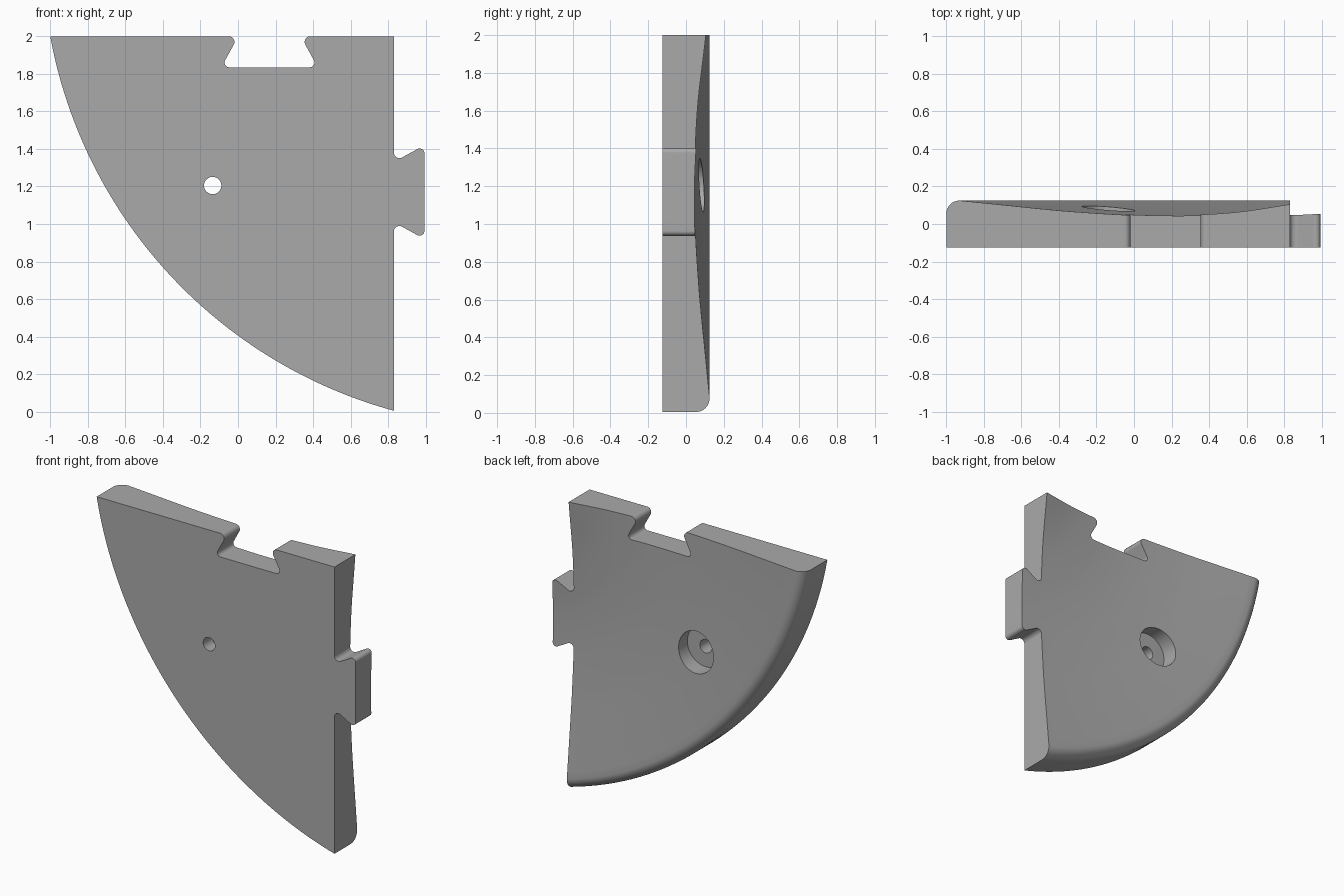
import bpy, bmesh, math
from mathutils import Vector

if "Cube" in bpy.data.objects:
    bpy.data.objects.remove(bpy.data.objects["Cube"])

FRONT, BACK = -0.125, 0.125
CX, CZ, RADIUS, ROUND = 1.501, 2.458, 2.543, 0.07   # centre of the curved rim
EDGE, TOP = 0.83, 2.0                               # straight sides

grey = bpy.data.materials.new("plain grey")
grey.use_nodes = True
grey.diffuse_color = (0.4, 0.4, 0.4, 1)
grey.node_tree.nodes["Principled BSDF"].inputs["Base Color"].default_value = (0.4, 0.4, 0.4, 1)


def skin(name, sections, material):
    """Closed solid through matching cross-sections."""
    bm = bmesh.new()
    rings = [[bm.verts.new(p) for p in section] for section in sections]
    for one, two in zip(rings, rings[1:]):
        for k in range(len(one)):
            j = (k + 1) % len(one)
            bm.faces.new((one[k], one[j], two[j], two[k]))
    bm.faces.new(rings[0])
    bm.faces.new(rings[-1])
    bmesh.ops.recalc_face_normals(bm, faces=bm.faces)
    mesh = bpy.data.meshes.new(name)
    bm.to_mesh(mesh)
    bm.free()
    mesh.materials.append(material)
    obj = bpy.data.objects.new(name, mesh)
    bpy.context.scene.collection.objects.link(obj)
    return obj


def prism(name, outline, y0, y1):
    return skin(name, [[(x, y, z) for x, z in outline] for y in (y0, y1)], grey)


def disc(name, x, z, radius, y0, y1, sides=64):
    angles = [math.tau * i / sides for i in range(sides)]
    return prism(name, [(x + radius * math.cos(a), z + radius * math.sin(a)) for a in angles], y0, y1)


def fillet(before, corner, after, radius, steps=8):
    """Points of a round that replaces a corner."""
    p = Vector(corner)
    a, b = (Vector(before) - p).normalized(), (Vector(after) - p).normalized()
    half = a.angle(b) / 2
    centre = p + (a + b).normalized() * radius / math.sin(half)
    start = p + a * radius / math.tan(half) - centre
    end = p + b * radius / math.tan(half) - centre
    return [centre + start.lerp(end, i / steps).normalized() * radius for i in range(steps + 1)]


def dovetail(neck, tip, depth):
    """Rounded key as (distance out, distance along) pairs."""
    half = (fillet((0, tip + 1), (0, neck), (depth, tip), 0.03)
            + fillet((0, neck), (depth, tip), (depth, 0), 0.025))
    return [(d, w) for d, w in half] + [(d, -w) for d, w in reversed(half)]


def smooth_curve(points, steps=5):
    """Catmull-Rom curve through the points."""
    pts = [Vector(p) for p in points]
    pts = [2 * pts[0] - pts[1]] + pts + [2 * pts[-1] - pts[-2]]
    out = []
    for a, b, c, d in zip(pts, pts[1:], pts[2:], pts[3:]):
        for i in range(steps):
            t = i / steps
            out.append((2 * b + (c - a) * t + (2 * a - 5 * b + 4 * c - d) * t * t
                        + (3 * b - a - 3 * c + d) * t ** 3) / 2)
    return out + [pts[-2]]


def boolean(obj, tool, operation):
    mod = obj.modifiers.new(operation.lower(), "BOOLEAN")
    mod.operation, mod.object, mod.solver = operation, tool, "EXACT"
    bpy.context.view_layer.objects.active = obj
    bpy.ops.object.modifier_apply(modifier=mod.name)
    bpy.data.objects.remove(tool)


# Swept body: dished back, rounded rim, flat front
dish = [(0.6, 0.15), (0.813, 0.105), (1.05, 0.064), (1.29, 0.047), (1.45, 0.044),
        (1.65, 0.05), (1.9, 0.067), (2.06, 0.082), (2.25, 0.102), (RADIUS - ROUND, BACK)]
profile = [tuple(p) for p in smooth_curve(dish)]
for i in range(1, 9):
    a = math.pi / 2 * (1 - i / 8)
    profile.append((RADIUS + ROUND * (math.cos(a) - 1), BACK + ROUND * (math.sin(a) - 1)))
profile += [(RADIUS, FRONT), (0.6, FRONT)]

SEGMENTS, START, SWEEP = 100, math.radians(170), math.radians(110)
angles = [START + SWEEP * i / SEGMENTS for i in range(SEGMENTS + 1)]
plate = skin("corner_plate", [[(CX + r * math.cos(a), y, CZ + r * math.sin(a)) for r, y in profile]
                              for a in angles], grey)

# Straight sides with the dovetail tab and socket
tab = [(EDGE + d, 1.17 + w) for d, w in dovetail(0.16, 0.25, 0.163)]
socket = [(0.168 + w, TOP - d) for d, w in dovetail(0.166, 0.257, 0.165)]
outline = [(-1.3, TOP)] + socket[::-1] + [(EDGE, TOP)] + tab + [(EDGE, -0.3), (-1.3, -0.3)]
boolean(plate, prism("outline_cutter", outline, -0.4, 0.4), "INTERSECT")

# Screw hole with a wide recess at the back
boolean(plate, disc("hole_cutter", -0.135, 1.205, 0.046, -0.4, 0.4), "DIFFERENCE")
boolean(plate, disc("recess_cutter", -0.135, 1.205, 0.142, -0.025, 0.4), "DIFFERENCE")

bpy.ops.object.select_all(action="DESELECT")
plate.select_set(True)
bpy.context.view_layer.objects.active = plate
bpy.ops.object.shade_smooth_by_angle(angle=math.radians(30))
